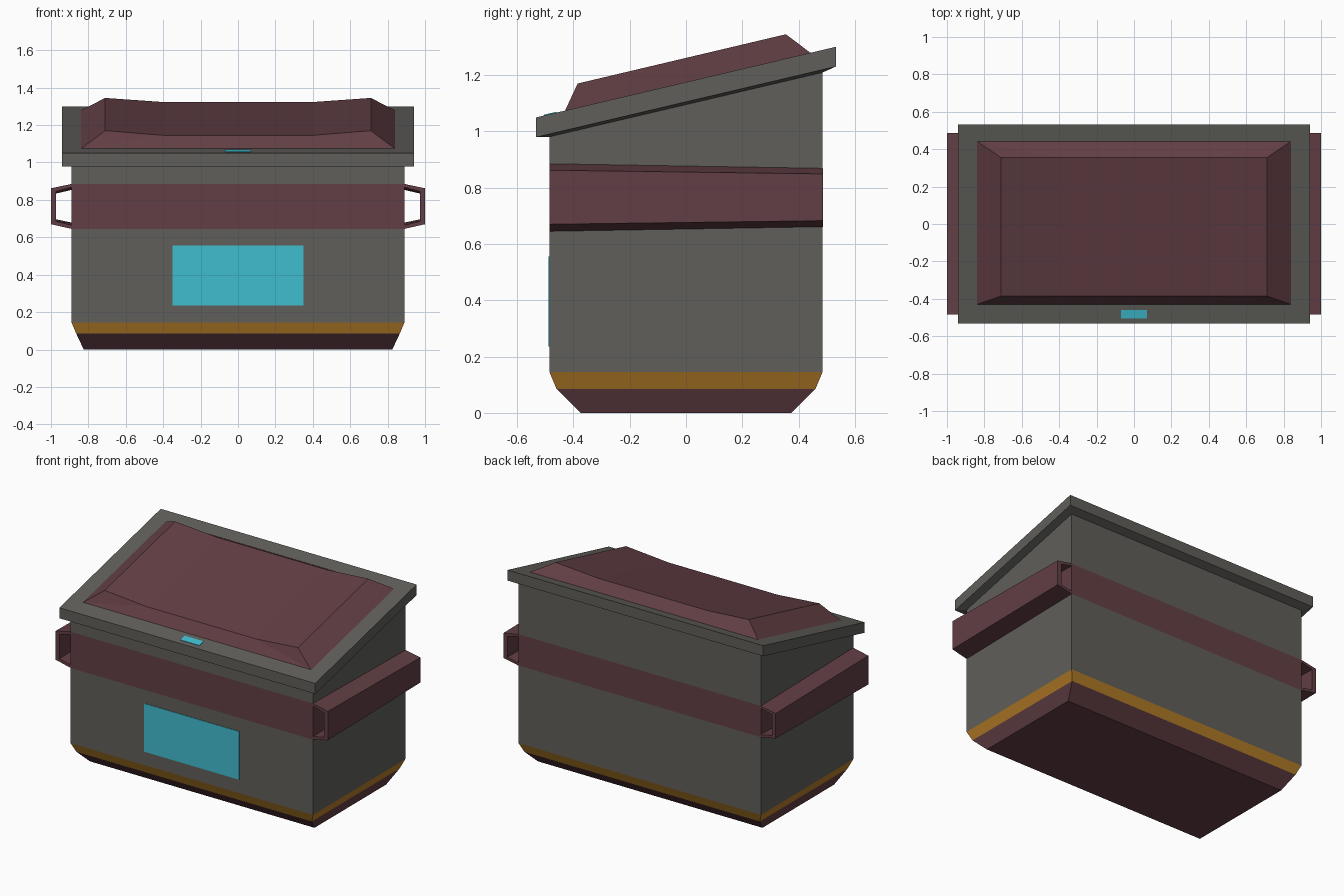
import bpy, bmesh

cube = bpy.data.objects.get("Cube")
if cube:
    bpy.data.objects.remove(cube, do_unlink=True)


def make_material(name, rgb):
    m = bpy.data.materials.new(name)
    m.use_nodes = True
    m.diffuse_color = (*rgb, 1)
    m.node_tree.nodes["Principled BSDF"].inputs["Base Color"].default_value = (*rgb, 1)
    return m


GREY = make_material("dark grey metal", (0.115, 0.112, 0.103))
MAROON = make_material("maroon paint", (0.122, 0.049, 0.058))
ORANGE = make_material("orange stripe", (0.456, 0.202, 0.021))
CYAN = make_material("cyan label", (0.051, 0.51, 0.62))


def finish(name, bm, mats):
    bmesh.ops.recalc_face_normals(bm, faces=bm.faces)
    mesh = bpy.data.meshes.new(name)
    bm.to_mesh(mesh)
    bm.free()
    for m in mats:
        mesh.materials.append(m)
    ob = bpy.data.objects.new(name, mesh)
    bpy.context.collection.objects.link(ob)
    return ob


def loft(name, rings, mats, ring_mats=None):
    """Join equal-length point rings into a closed solid, one material per level."""
    bm = bmesh.new()
    loops = [[bm.verts.new(p) for p in r] for r in rings]
    n = len(loops[0])
    bm.faces.new(loops[0])
    bm.faces.new(loops[-1])
    for level, (a, b) in enumerate(zip(loops, loops[1:])):
        for i in range(n):
            j = (i + 1) % n
            f = bm.faces.new((a[i], a[j], b[j], b[i]))
            f.material_index = ring_mats[level] if ring_mats else 0
    bm.faces.ensure_lookup_table()
    bm.faces[0].material_index = ring_mats[0] if ring_mats else 0
    return finish(name, bm, mats)


def rect(x, y, height):
    """Rectangle whose height is a function of y."""
    return [(sx * x, sy * y, height(sy * y))
            for sx, sy in ((-1, -1), (1, -1), (1, 1), (-1, 1))]


def level(z):
    return lambda y: z


def slope(z):
    """Tilted lid plane passing through height z at y = 0."""
    return lambda y: z + 0.2355 * y


def taper(z):
    """Fork band narrows slightly towards the back."""
    return lambda y: 0.765 + (z - 0.765) * (0.9325 - 0.139 * y)


W, D = 0.89, 0.485

# Container body with skid base, stripe and fork band
loft("body", [
    rect(0.825, 0.375, level(0)),
    rect(0.865, 0.46, level(0.085)),
    rect(W, D, level(0.145)),
    rect(W, D, taper(0.645)),
    rect(W, D, taper(0.885)),
    rect(W, D, slope(1.10)),
], [GREY, MAROON, ORANGE], [1, 2, 0, 1, 0])

# Sloping lid frame
loft("lid_frame", [
    rect(W, D, slope(1.095)),
    rect(0.94, 0.532, slope(1.105)),
    rect(0.94, 0.532, slope(1.175)),
], [GREY])

# Raised lid panel, sagging in the middle
bm = bmesh.new()
base = slope(1.174)
xs = (-0.71, -0.4, 0.4, 0.71)
front = [bm.verts.new((x, -0.385, 1.17 if abs(x) > 0.5 else 1.145)) for x in xs]
back = [bm.verts.new((x, 0.355, 1.345 if abs(x) > 0.5 else 1.323)) for x in xs]
fl, fr, br, bl = [bm.verts.new((x, y, base(y))) for x, y in
                  ((-0.84, -0.43), (0.84, -0.43), (0.84, 0.443), (-0.84, 0.443))]
for i in range(3):
    bm.faces.new((front[i], front[i + 1], back[i + 1], back[i]))
for corners, edge in (((fr, fl), front), ((br, bl), back)):
    bm.faces.new((corners[1], edge[0], edge[1]))
    bm.faces.new((corners[1], edge[1], edge[2], corners[0]))
    bm.faces.new((corners[0], edge[2], edge[3]))
bm.faces.new((fl, front[0], back[0], bl))
bm.faces.new((fr, front[-1], back[-1], br))
bm.faces.new((fl, fr, br, bl))
finish("lid_panel", bm, [MAROON])

# Hollow fork sleeves on both sides
profile = [(W, 0.645), (1.0, 0.67), (1.0, 0.862), (W, 0.885),
           (W, 0.867), (0.972, 0.845), (0.972, 0.685), (W, 0.665)]
for side, s in (("left", 1), ("right", -1)):
    loft(side + "_fork_sleeve",
         [[(s * x, y, taper(z)(y)) for x, z in profile] for y in (-D, D + 0.002)],
         [MAROON])


# Thin label plates
def plate(name, corners, offset):
    loft(name, [corners, [tuple(c + o for c, o in zip(p, offset)) for p in corners]], [CYAN])


plate("front_label", [(x, -D, z) for x, z in
      ((-0.35, 0.235), (0.35, 0.235), (0.35, 0.555), (-0.35, 0.555))], (0, -0.003, 0))
plate("lid_label", [(x, y, slope(1.175)(y)) for x, y in
      ((-0.07, -0.505), (0.07, -0.505), (0.07, -0.46), (-0.07, -0.46))], (0, 0, 0.003))
